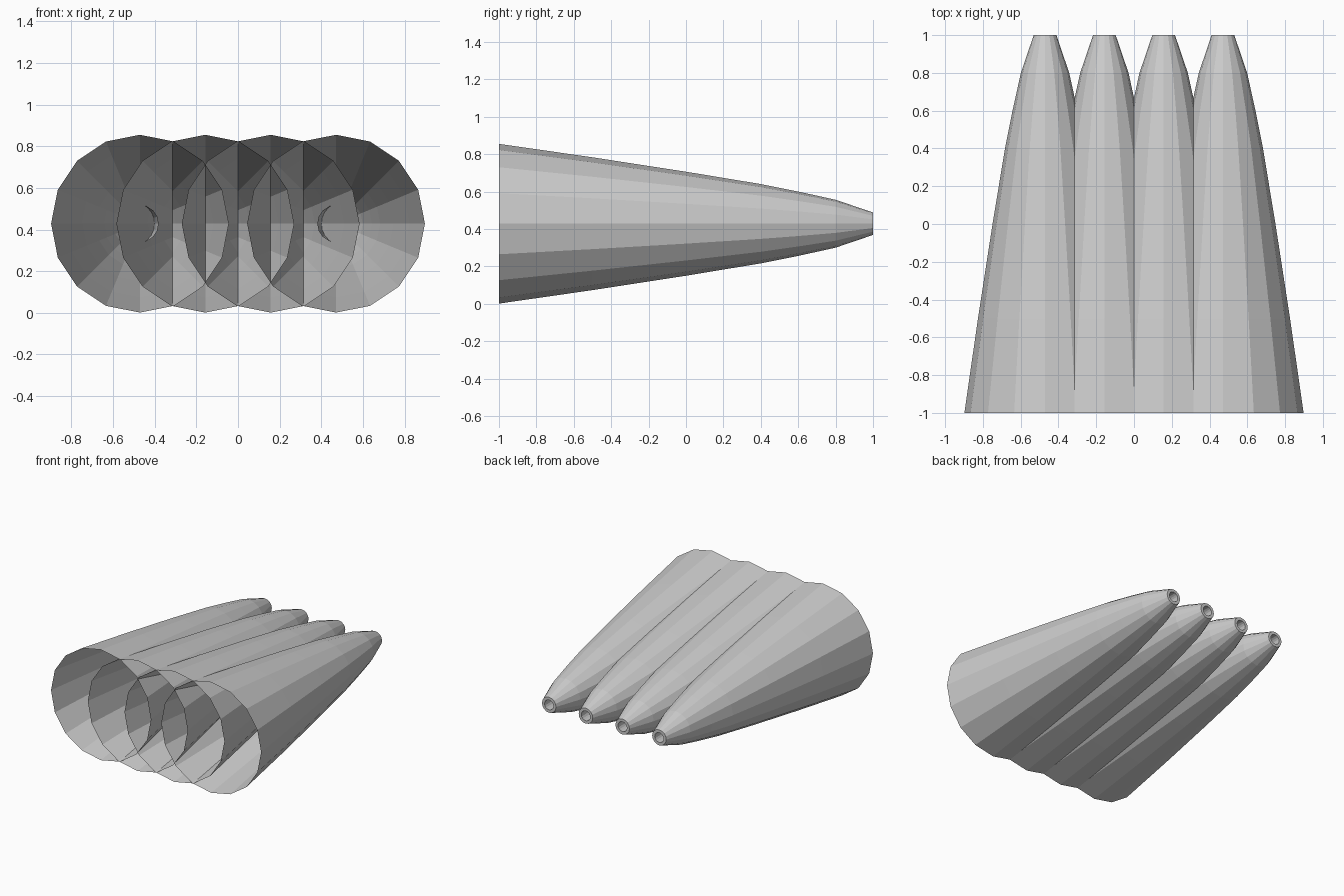
import bpy
import math

cube = bpy.data.objects.get("Cube")
if cube:
    bpy.data.objects.remove(cube)

SIDES = 16
SPACING = 0.314
AXIS_Z = 0.428

grey = bpy.data.materials.new("plain grey")
grey.use_nodes = True
colour = (0.6, 0.6, 0.6, 1)
grey.diffuse_color = colour
grey.node_tree.nodes["Principled BSDF"].inputs["Base Color"].default_value = colour

# Profile as (y, radius): outer shell from the open mouth to the tip,
# then over the rim and back along the inner bore
PROFILE = [(-1, 0.427), (-0.5, 0.355), (0, 0.278), (0.4, 0.212), (0.6, 0.172),
           (0.8, 0.128), (1, 0.06), (1, 0.038), (0.2, 0.07), (-0.18, 0.09)]


def lathe(name, x):
    """Revolve the profile around an axis parallel to y."""
    verts, faces = [], []
    for y, r in PROFILE:
        for i in range(SIDES):
            a = math.tau * i / SIDES
            verts.append((r * math.cos(a), y, r * math.sin(a)))
    for ring in range(len(PROFILE) - 1):
        for i in range(SIDES):
            j = (i + 1) % SIDES
            a, b = ring * SIDES, (ring + 1) * SIDES
            faces.append((a + i, b + i, b + j, a + j))
    mesh = bpy.data.meshes.new(name)
    mesh.from_pydata(verts, [], faces)
    mesh.materials.append(grey)
    obj = bpy.data.objects.new(name, mesh)
    obj.location = (x, 0, AXIS_Z)
    bpy.context.collection.objects.link(obj)


# Four overlapping tapered tubes side by side
for n, label in enumerate(["outer_right", "inner_right", "inner_left", "outer_left"]):
    lathe(label + "_tube", (n - 1.5) * SPACING)
